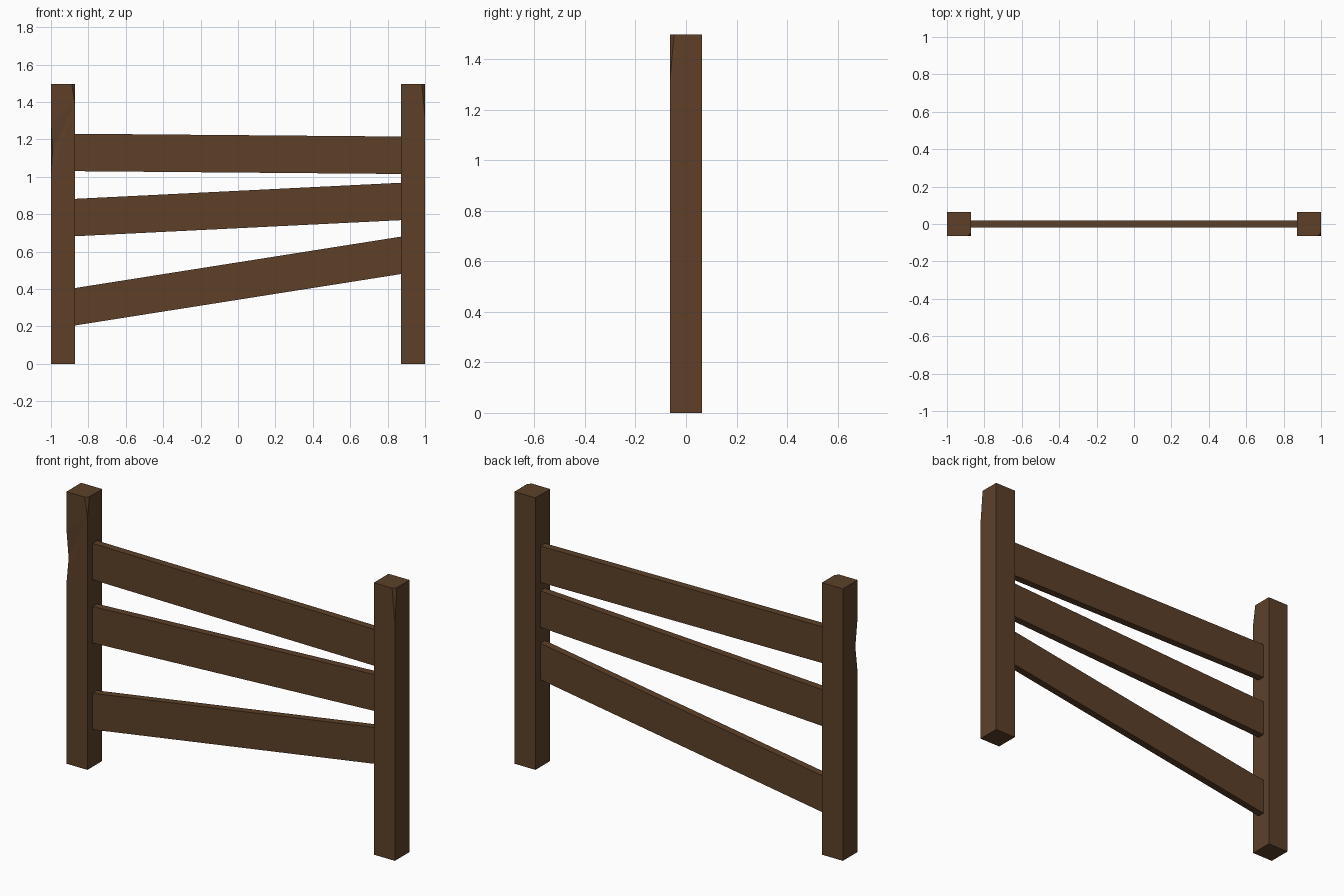
import bpy, bmesh
from mathutils import Vector

if "Cube" in bpy.data.objects:
    bpy.data.objects.remove(bpy.data.objects["Cube"])

wood = bpy.data.materials.new("dark_wood")
wood.diffuse_color = (0.109, 0.051, 0.022, 1)
wood.use_nodes = True
wood.node_tree.nodes["Principled BSDF"].inputs["Base Color"].default_value = wood.diffuse_color

W = 0.064      # half width of a post
H = 1.497      # post height
INNER = 1 - 2 * W


def finish(bm, name):
    bmesh.ops.recalc_face_normals(bm, faces=bm.faces)
    mesh = bpy.data.meshes.new(name)
    bm.to_mesh(mesh)
    bm.free()
    mesh.materials.append(wood)
    obj = bpy.data.objects.new(name, mesh)
    bpy.context.collection.objects.link(obj)
    return obj


def box(size, centre):
    bm = bmesh.new()
    bmesh.ops.create_cube(bm, size=1)
    for v in bm.verts:
        v.co = Vector(a * b for a, b in zip(v.co, size)) + Vector(centre)
    return bm


def post(name, cx, chip_z, chip=0.017, dent_z=None):
    bm = box((2 * W, 2 * W, H), (cx, 0, H / 2))
    # splintered top corner, sliced by a slanted plane
    a = Vector((cx + W - chip, -W, H))
    b = Vector((cx + W, -W + chip, H))
    c = Vector((cx + W, -W, chip_z))
    normal = (b - a).cross(c - a)
    if normal.x < 0:
        normal.negate()
    geom = bm.verts[:] + bm.edges[:] + bm.faces[:]
    cut = bmesh.ops.bisect_plane(bm, geom=geom, plane_co=a, plane_no=normal, clear_outer=True)
    rim = [e for e in cut["geom_cut"] if isinstance(e, bmesh.types.BMEdge)]
    bmesh.ops.edgeloop_fill(bm, edges=rim)
    # shallow nick in the outer front edge
    if dent_z:
        edge = next(e for e in bm.edges
                    if all(v.co.x < cx - W + 1e-4 and v.co.y < -W + 1e-4 for v in e.verts))
        new = bmesh.ops.subdivide_edges(bm, edges=[edge], cuts=3)
        verts = sorted({v for v in new["geom_inner"] if isinstance(v, bmesh.types.BMVert)},
                       key=lambda v: v.co.z)
        for v, z in zip(verts, dent_z):
            v.co.z = z
        verts[1].co += Vector((0.008, 0.008, 0))
        bmesh.ops.triangulate(bm, faces=list(verts[1].link_faces))
    return finish(bm, name)


def rail(name, z_left, z_right):
    # level plank sheared so both ends stay upright against the posts
    bm = box((2 * INNER, 0.04, 0.2), (0, 0, 0))
    for v in bm.verts:
        v.co.z += z_left if v.co.x < 0 else z_right
    return finish(bm, name)


# posts
post("left_post", -1 + W, 1.39, dent_z=(0.99, 1.13, 1.29))
post("right_post", 1 - W, 1.31)

# sloping rails: centre heights at left and right ends
rail("top_rail", 1.13, 1.115)
rail("middle_rail", 0.782, 0.868)
rail("bottom_rail", 0.305, 0.58)
